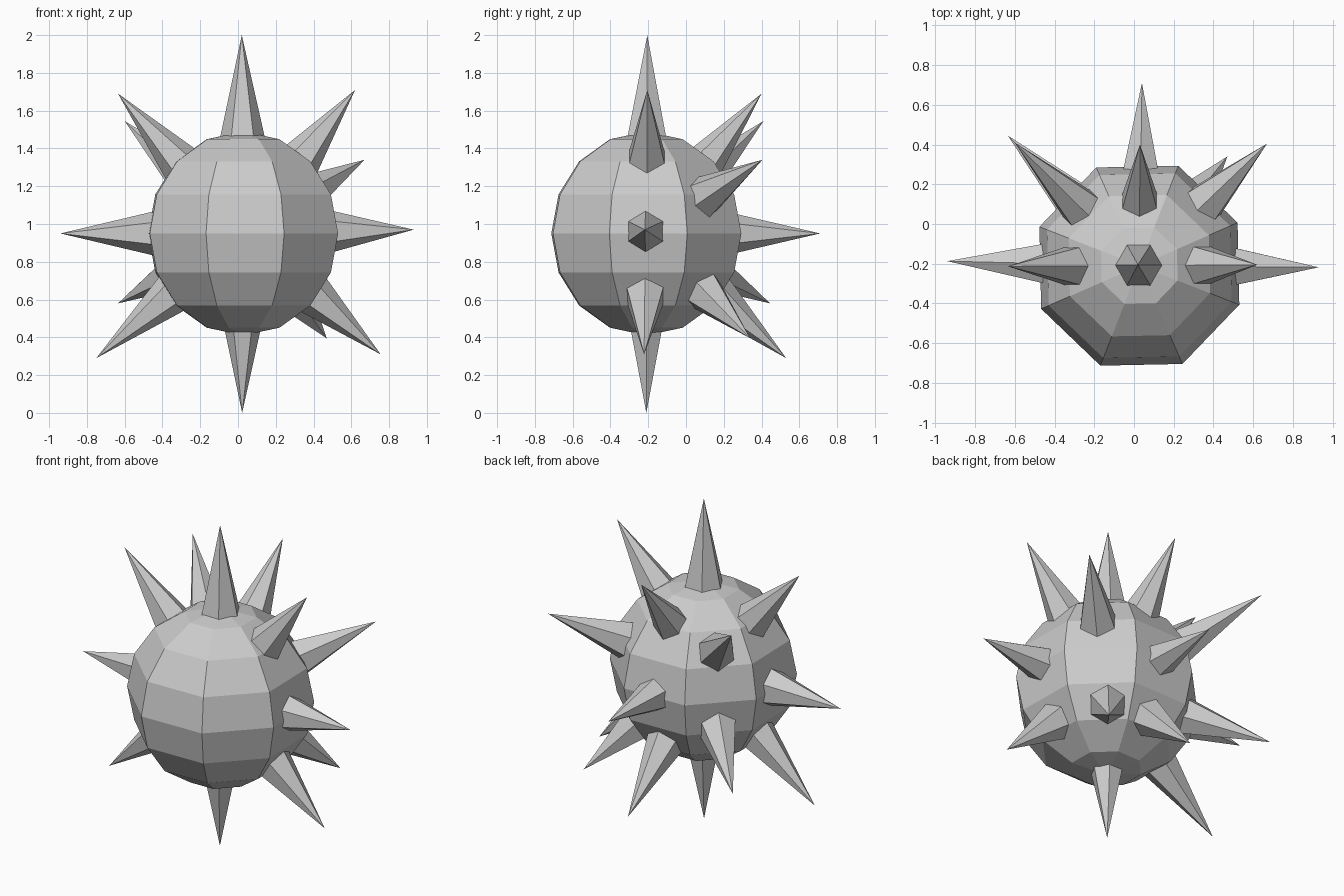
import bpy, bmesh
from math import radians, sin, cos, pi
from mathutils import Vector, Matrix

if "Cube" in bpy.data.objects:
    bpy.data.objects.remove(bpy.data.objects["Cube"])

C = Vector((0.027, -0.21, 0.95))
R = 0.54


def finish(bm, name):
    bmesh.ops.recalc_face_normals(bm, faces=bm.faces)
    me = bpy.data.meshes.new(name)
    bm.to_mesh(me)
    bm.free()
    ob = bpy.data.objects.new(name, me)
    bpy.context.collection.objects.link(ob)
    return ob


# Faceted ball, a flat side turned to the front
bm = bmesh.new()
bmesh.ops.create_uvsphere(bm, u_segments=8, v_segments=8, radius=R,
                          matrix=Matrix.Translation(C) @ Matrix.Rotation(radians(22.5 + 1.2), 4, 'Z'))
finish(bm, "ball")


# Six-sided spike, sunk into the ball and pointing away from its centre
def spike(name, tip, r_surface=0.108):
    tip = Vector(tip)
    d = (tip - C).normalized()
    length = (tip - C).length
    sunk = 0.40
    r = r_surface * (length - sunk) / (length - 0.51)
    up = Vector((1, 0, 0)) if abs(d.z) > 0.95 else Vector((0, 0, 1))
    u = (up - d * up.dot(d)).normalized()
    v = d.cross(u)
    bm = bmesh.new()
    base = [bm.verts.new(C + d * sunk + (u * cos(k * pi / 3) + v * sin(k * pi / 3)) * r)
            for k in range(6)]
    top = bm.verts.new(tip)
    bm.faces.new(base)
    for k in range(6):
        bm.faces.new((base[k], base[(k + 1) % 6], top))
    finish(bm, name)


# Spikes in the upright side-to-side plane
spike("spike_top", (0.02, -0.205, 2.0), 0.118)
spike("spike_bottom", (0.022, -0.21, 0.0), 0.095)
spike("spike_left", (-0.94, -0.187, 0.95))
spike("spike_right", (0.93, -0.218, 0.97), 0.1)
spike("spike_upper_left", (-0.635, -0.213, 1.69))
spike("spike_upper_right", (0.62, -0.205, 1.71))
spike("spike_lower_left", (-0.75, -0.2, 0.29))
spike("spike_lower_right", (0.755, -0.222, 0.31))

# Spikes over the back half
spike("spike_back", (0.04, 0.71, 0.95), 0.095)
spike("spike_back_upper", (0.03, 0.40, 1.69), 0.1)
spike("spike_back_lower", (0.03, 0.53, 0.29))
spike("spike_back_upper_left", (-0.60, 0.41, 1.545))
spike("spike_back_upper_right", (0.67, 0.405, 1.34))
spike("spike_back_lower_left", (-0.635, 0.445, 0.58))
spike("spike_back_lower_right", (0.47, 0.34, 0.395))
